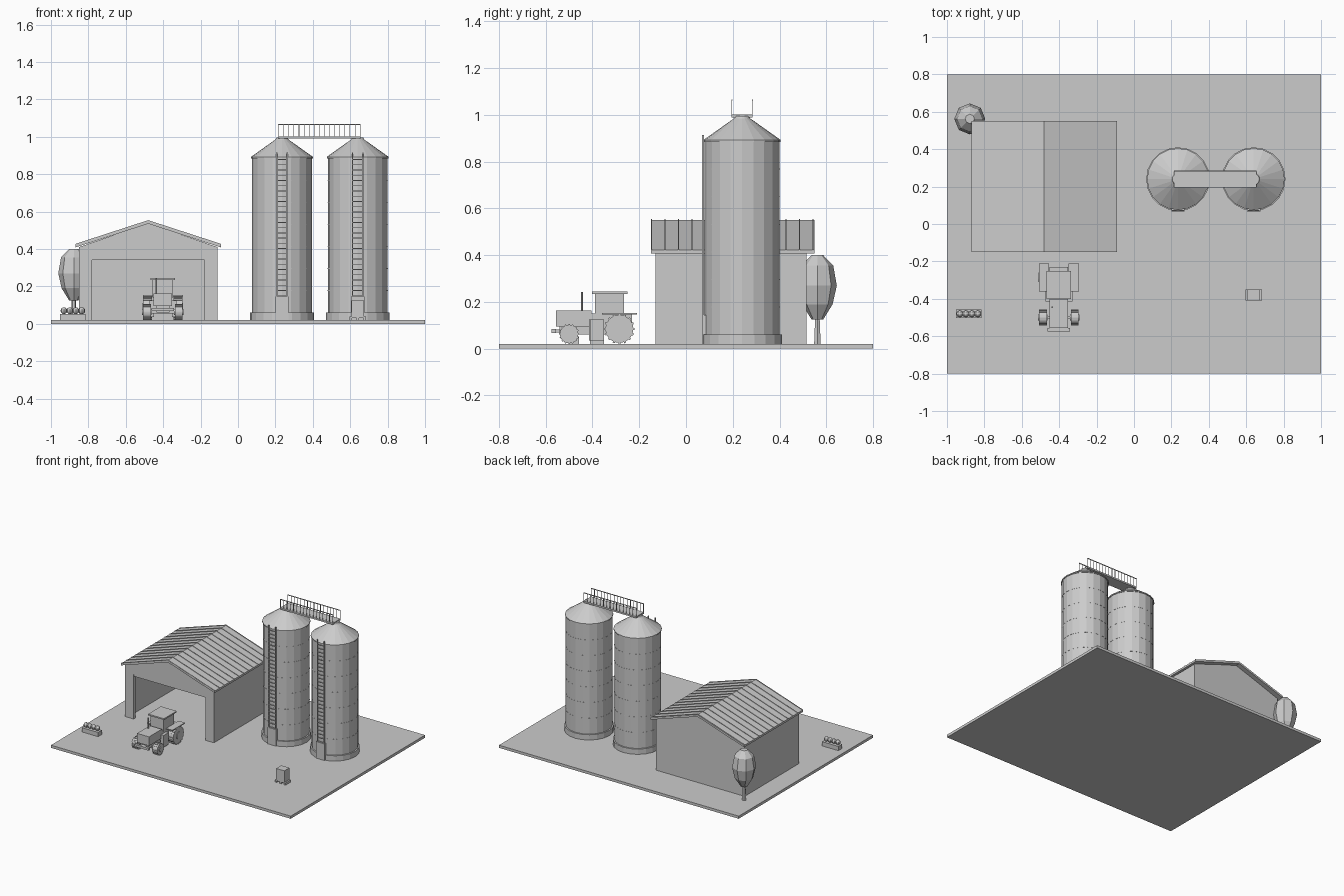
import bpy, bmesh
from math import pi, sin, cos
from mathutils import Matrix, Vector

cube = bpy.data.objects.get("Cube")
if cube:
    bpy.data.objects.remove(cube)

grey = bpy.data.materials.new("plain grey")
grey.use_nodes = True
grey.diffuse_color = (0.6, 0.6, 0.6, 1)
grey.node_tree.nodes["Principled BSDF"].inputs["Base Color"].default_value = (0.6, 0.6, 0.6, 1)


def finish(name, bm):
    bmesh.ops.recalc_face_normals(bm, faces=bm.faces)
    mesh = bpy.data.meshes.new(name)
    bm.to_mesh(mesh)
    bm.free()
    mesh.materials.append(grey)
    ob = bpy.data.objects.new(name, mesh)
    bpy.context.collection.objects.link(ob)
    return ob


def add_box(bm, xs, ys, zs):
    lo, hi = Vector((xs[0], ys[0], zs[0])), Vector((xs[1], ys[1], zs[1]))
    m = Matrix.Translation((lo + hi) / 2) @ Matrix.Diagonal((*(hi - lo), 1))
    bmesh.ops.create_cube(bm, size=1, matrix=m)


def boxes(name, *items):
    bm = bmesh.new()
    for item in items:
        add_box(bm, *item)
    return finish(name, bm)


def around(c, half):
    return (c - half, c + half)


def lathe(name, x, y, profile, sides):
    # Stack of truncated cones following (radius, height) points
    bm = bmesh.new()
    rings = [[bm.verts.new((x + r * cos(2 * pi * i / sides), y + r * sin(2 * pi * i / sides), z))
              for i in range(sides)] for r, z in profile]
    for a, b in zip(rings, rings[1:]):
        for i in range(sides):
            j = (i + 1) % sides
            bm.faces.new((a[i], a[j], b[j], b[i]))
    bm.faces.new(rings[0])
    bm.faces.new(rings[-1])
    return finish(name, bm)


def prism(name, outline, y0, y1):
    # Outline in x and z, extruded along y
    bm = bmesh.new()
    face = bm.faces.new([bm.verts.new((x, y0, z)) for x, z in outline])
    ext = bmesh.ops.extrude_face_region(bm, geom=[face])
    bmesh.ops.translate(bm, vec=(0, y1 - y0, 0),
                        verts=[v for v in ext["geom"] if isinstance(v, bmesh.types.BMVert)])
    return finish(name, bm)


GROUND = 0.02
boxes("ground_slab", ((-1, 1), (-0.8, 0.8), (0, GROUND)))

# Barn: hollow walls with a wide open doorway
BX, HALF, EAVE = -0.48, 0.37, 0.41
FRONT, BACK, T = -0.13, 0.515, 0.02
L, R = BX - HALF, BX + HALF
wall_z = (GROUND, EAVE)
boxes("barn_walls",
      ((L, L + T), (FRONT, BACK), wall_z),
      ((R - T, R), (FRONT, BACK), wall_z),
      ((L + T, R - T), (BACK - T, BACK), wall_z),
      ((L + T, BX - 0.3), (FRONT, FRONT + T), wall_z),
      ((BX + 0.3, R - T), (FRONT, FRONT + T), wall_z),
      ((BX - 0.3, BX + 0.3), (FRONT, FRONT + T), (0.355, EAVE)))
boxes("door_track", (around(BX, 0.3), (FRONT + 0.005, FRONT + T), (0.34, 0.355)))
gable = [(L, EAVE), (R, EAVE), (BX, 0.538)]
prism("front_gable", gable, FRONT, FRONT + T)
prism("back_gable", gable, BACK - T, BACK)

# Roof slopes with raised seams
W = 0.39
for side, label in ((-1, "right"), (1, "left")):
    edge = BX + side * W
    prism(label + "_roof_slope",
          [(BX, 0.55), (edge, 0.423), (edge, 0.408), (BX, 0.535)], -0.15, 0.55)
    for k in range(13):
        y = -0.147 + k * 0.0575
        prism(label + "_roof_seam",
              [(BX, 0.554), (edge, 0.427), (edge, 0.422), (BX, 0.549)], y - 0.002, y + 0.002)

# Silos with bands, a door and a ladder each
SY, SR = 0.24, 0.16
for sx in (0.235, 0.64):
    lathe("silo_base", sx, SY, [(0.17, GROUND), (0.17, 0.06)], 20)
    lathe("silo_body", sx, SY, [(SR, 0.06), (SR, 0.89)], 20)
    lathe("silo_cone", sx, SY, [(0.165, 0.885), (0.165, 0.893), (0.035, 0.985), (0.03, 0.995)], 20)
    for k in range(1, 7):
        z = 0.06 + k * 0.118
        lathe("silo_band", sx, SY, [(SR + 0.001, z - 0.002), (SR + 0.001, z + 0.002)], 20)
    boxes("silo_door", (around(sx, 0.035), (0.068, 0.1), (GROUND, 0.145)))
    rails = [(around(sx + s * 0.028, 0.003), (0.069, 0.076), (GROUND, 0.915)) for s in (-1, 1)]
    rungs = [(around(sx, 0.028), (0.07, 0.075), around(0.15 + k * 0.028, 0.002)) for k in range(27)]
    boxes("silo_ladder", *rails, *rungs)

# Walkway between the silo tops
X0, X1 = 0.215, 0.655
boxes("walkway_deck", ((X0, X1), around(SY, 0.045), (0.99, 1.002)))
for s in (-1, 1):
    y = SY + s * 0.044
    posts = [(around(X0 + 0.002 + k * (X1 - X0 - 0.004) / 16, 0.0015), around(y, 0.0015), (1, 1.065))
             for k in range(17)]
    boxes("walkway_railing", ((X0, X1), around(y, 0.002), (1.062, 1.067)), *posts)

# Tree behind the barn
TX, TY = -0.878, 0.562
lathe("tree_trunk", TX, TY, [(0.016, GROUND), (0.01, 0.16)], 6)
lathe("tree_crown", TX, TY,
      [(0.025, 0.125), (0.065, 0.19), (0.083, 0.27), (0.068, 0.355), (0.025, 0.4)], 8)

# Planter with four round shrubs
PX, PY = -0.883, -0.48
boxes("planter_box", (around(PX, 0.068), around(PY, 0.023), (GROUND, 0.052)))
for k in range(4):
    bm = bmesh.new()
    m = Matrix.Translation((PX + (k - 1.5) * 0.032, PY, 0.07))
    bmesh.ops.create_uvsphere(bm, u_segments=8, v_segments=6, radius=0.018, matrix=m)
    finish("planter_shrub", bm)

# Crate on a pallet
CX, CY = 0.64, -0.38
runners = [(around(CX + d, 0.007), around(CY, 0.03), (GROUND, 0.032)) for d in (-0.038, 0, 0.038)]
boxes("pallet", (around(CX, 0.045), around(CY, 0.03), (0.032, 0.038)), *runners)
boxes("crate", (around(CX, 0.034), around(CY, 0.03), (0.038, 0.125)))

# Tractor
VX = -0.402


def wheel(name, x, y, r, width):
    bm = bmesh.new()
    z = GROUND + r
    turn = Matrix.Translation((x, y, z)) @ Matrix.Rotation(pi / 2, 4, "Y")
    for radius, depth in ((r * 0.93, width), (r * 0.4, width + 0.008)):
        bmesh.ops.create_cone(bm, cap_ends=True, segments=16, radius1=radius, radius2=radius,
                              depth=depth, matrix=turn)
    # Tread lugs
    for k in range(16):
        m = (Matrix.Translation((x, y, z)) @ Matrix.Rotation(2 * pi * k / 16, 4, "X")
             @ Matrix.Translation((0, 0, r * 0.94)) @ Matrix.Diagonal((width, r * 0.14, r * 0.12, 1)))
        bmesh.ops.create_cube(bm, size=1, matrix=m)
    finish(name, bm)


for s, label in ((-1, "right"), (1, "left")):
    wheel(label + "_rear_wheel", VX + s * 0.081, -0.285, 0.065, 0.048)
    wheel(label + "_front_wheel", VX + s * 0.085, -0.5, 0.043, 0.042)
    boxes(label + "_fender", (around(VX + s * 0.08, 0.027), (-0.36, -0.21), (0.146, 0.153)))
    boxes(label + "_step", (around(VX + s * 0.06, 0.012), (-0.415, -0.355), (0.035, 0.125)))
boxes("tractor_chassis", (around(VX, 0.035), (-0.54, -0.23), (0.06, 0.1)),
      (around(VX, 0.05), (-0.41, -0.23), (0.08, 0.15)))
boxes("tractor_hood", (around(VX, 0.05), (-0.557, -0.405), (0.095, 0.163)))
boxes("tractor_cab", (around(VX, 0.055), (-0.39, -0.265), (0.14, 0.237)))
boxes("cab_roof", (around(VX, 0.066), (-0.402, -0.25), (0.235, 0.245)))
boxes("front_weight", (around(VX, 0.06), (-0.575, -0.557), (0.068, 0.085)),
      (around(VX, 0.015), (-0.56, -0.53), (0.07, 0.083)))
lathe("exhaust_pipe", VX - 0.035, -0.445, [(0.004, 0.16), (0.004, 0.242)], 8)
for y, z, half in ((-0.285, 0.085, 0.08), (-0.5, 0.063, 0.085)):
    boxes("axle", (around(VX, half), around(y, 0.008), around(z, 0.008)))
